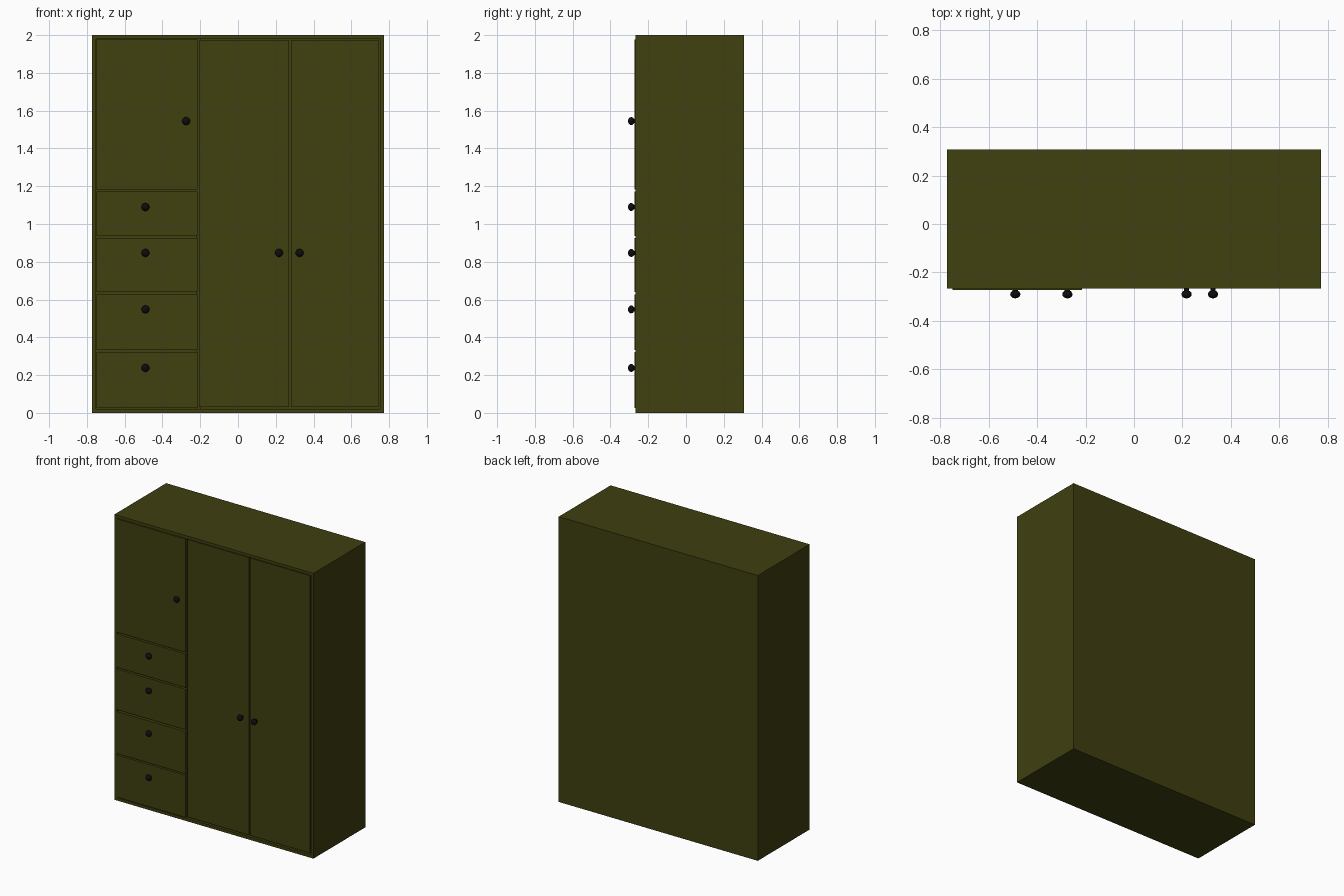
import bpy, math

if "Cube" in bpy.data.objects:
    bpy.data.objects.remove(bpy.data.objects["Cube"])

def material(name, color):
    m = bpy.data.materials.new(name)
    m.diffuse_color = color
    m.use_nodes = True
    m.node_tree.nodes["Principled BSDF"].inputs["Base Color"].default_value = m.diffuse_color
    return m

OLIVE = material("olive_paint", (0.05, 0.05, 0.005, 1))
BLACK = material("black_knob", (0.004, 0.004, 0.005, 1))

def box(name, x0, x1, y0, y1, z0, z1):
    bpy.ops.mesh.primitive_cube_add(size=1, location=((x0+x1)/2, (y0+y1)/2, (z0+z1)/2))
    o = bpy.context.object
    o.name = name
    o.scale = (x1-x0, y1-y0, z1-z0)
    bpy.ops.object.transform_apply(location=False, rotation=False, scale=True)
    o.data.materials.append(OLIVE)
    return o

# Carcass dimensions
W, F, B, H, T = 0.772, -0.267, 0.307, 2.0, 0.02

# Outer panels
box("left_side", -W, -W+T, F, B, 0, H)
box("right_side", W-T, W, F, B, 0, H)
box("top_panel", -W+T, W-T, F, B, H-T, H)
box("bottom_panel", -W+T, W-T, F, B, 0, T)
box("back_panel", -W+T, W-T, B-T, B, T, H-T)

# Inner divider and shelf behind the fronts
box("divider", -0.219, -0.199, F+0.022, B-T, T, H-T)
box("shelf", -W+T, -0.219, F+0.022, B-T, 1.167, 1.187)

# Left column: door above four drawers, slightly proud of the frame
LX0, LX1 = -0.75, -0.215
box("upper_left_door", LX0, LX1, F-0.005, F+0.02, 1.183, 1.977)
for i, (z0, z1) in enumerate([(0.026, 0.322), (0.332, 0.627), (0.64, 0.925), (0.936, 1.172)]):
    box(f"drawer_front_{i+1}", LX0, LX1, F-0.005, F+0.02, z0, z1)

# Tall doors, set just inside the frame
box("middle_door", -0.206, 0.27, F+0.002, F+0.022, 0.03, 1.975)
box("right_door", 0.28, 0.745, F+0.002, F+0.022, 0.03, 1.975)

# Lathed knobs: stem and rounded head
def knob(name, x, z, segs=24):
    prof = [(0.011, -0.262), (0.011, -0.277)]
    for k in range(9):
        a = math.radians(-60 + k * 18.75)
        prof.append((0.021 * math.cos(a), -0.290 - 0.017 * math.sin(a)))
    verts = [(r * math.cos(2*math.pi*s/segs), y, r * math.sin(2*math.pi*s/segs))
             for r, y in prof for s in range(segs)]
    faces = [(j*segs+s, j*segs+(s+1) % segs, (j+1)*segs+(s+1) % segs, (j+1)*segs+s)
             for j in range(len(prof)-1) for s in range(segs)]
    last = (len(prof)-1) * segs
    faces += [tuple(range(last, last+segs)), tuple(reversed(range(segs)))]
    me = bpy.data.meshes.new(name)
    me.from_pydata(verts, [], faces)
    me.materials.append(BLACK)
    o = bpy.data.objects.new(name, me)
    o.location = (x, 0, z)
    bpy.context.collection.objects.link(o)
    bpy.ops.object.select_all(action='DESELECT')
    o.select_set(True)
    bpy.context.view_layer.objects.active = o
    bpy.ops.object.shade_smooth_by_angle()

knob("upper_left_door_knob", -0.275, 1.545)
for i, z in enumerate([0.238, 0.548, 0.847, 1.09]):
    knob(f"drawer_knob_{i+1}", -0.49, z)
knob("middle_door_knob", 0.217, 0.847)
knob("right_door_knob", 0.326, 0.847)
